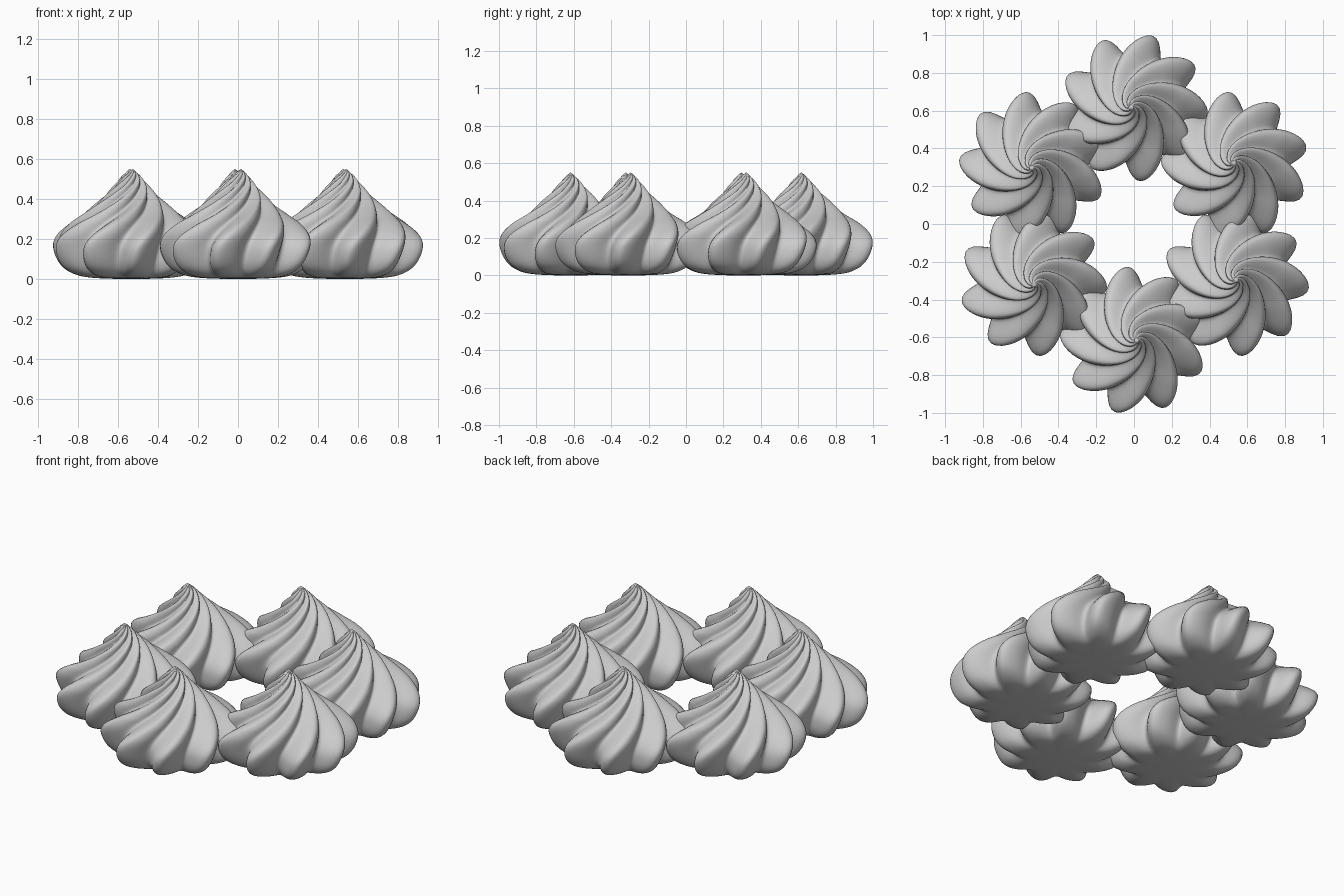
import bpy, bmesh
from math import sin, cos, pi, radians
from mathutils import Vector, Matrix

old = bpy.data.objects.get("Cube")
if old:
    bpy.data.objects.remove(old)

LOBES, SEGMENTS, STEPS = 9, 144, 5
RING_RADIUS = 0.617

# Ridge profile: radius, height, twist in degrees, groove depth as a share of radius
PROFILE = [
    (0.08, 0.00, 0, 0.06), (0.19, 0.005, 0, 0.14), (0.27, 0.018, 0, 0.20),
    (0.335, 0.05, 0, 0.24), (0.375, 0.10, 1, 0.26), (0.392, 0.165, 4, 0.27),
    (0.372, 0.22, 10, 0.27), (0.315, 0.275, 20, 0.27), (0.25, 0.32, 32, 0.27),
    (0.185, 0.37, 48, 0.28), (0.13, 0.42, 68, 0.28), (0.085, 0.465, 92, 0.27),
    (0.045, 0.51, 124, 0.24), (0.014, 0.54, 155, 0.15),
]


def smooth_profile(points):
    """Catmull-Rom interpolation through the profile points."""
    pts = [Vector(p) for p in points]
    pts = [pts[0]] + pts + [pts[-1]]
    out = []
    for a, b, c, d in zip(pts, pts[1:], pts[2:], pts[3:]):
        for i in range(STEPS):
            t = i / STEPS
            out.append(0.5 * (2 * b + (c - a) * t + (2 * a - 5 * b + 4 * c - d) * t ** 2
                              + (3 * b - a - 3 * c + d) * t ** 3))
    return out + [pts[-1]]


def lobe(angle):
    """0 on a ridge, 1 in a groove; each ridge is steeper on its clockwise side."""
    p = LOBES * angle
    p += 0.35 * (cos(p) - 1)
    return 0.5 - 0.5 * cos(p)


def build_meringue():
    bm = bmesh.new()
    rings = []
    for radius, z, twist, depth in smooth_profile(PROFILE):
        lean = 0.015 * (z / 0.55) ** 3
        ring = []
        for i in range(SEGMENTS):
            a = 2 * pi * i / SEGMENTS
            r = radius * (1 - depth * lobe(a))
            turn = a + radians(twist + 12)
            ring.append(bm.verts.new((r * cos(turn) + lean, r * sin(turn), z)))
        rings.append(ring)
    for low, high in zip(rings, rings[1:]):
        for i in range(SEGMENTS):
            j = (i + 1) % SEGMENTS
            bm.faces.new((low[i], low[j], high[j], high[i]))
    # Flat base and pointed tip
    bm.faces.new(rings[0][::-1])
    tip = bm.verts.new((0.015, 0, 0.55))
    for i in range(SEGMENTS):
        bm.faces.new((rings[-1][i], rings[-1][(i + 1) % SEGMENTS], tip))
    for f in bm.faces:
        f.smooth = True
    mesh = bpy.data.meshes.new("meringue")
    bm.to_mesh(mesh)
    bm.free()
    return mesh


# Single plain colour
grey = bpy.data.materials.new("plain_grey")
grey.use_nodes = True
colour = (0.6, 0.6, 0.6, 1)
grey.diffuse_color = colour
grey.node_tree.nodes["Principled BSDF"].inputs["Base Color"].default_value = colour

mesh = build_meringue()
mesh.materials.append(grey)

# Ring of six, each turned with its place in the ring
names = ["front", "front_left", "back_left", "back", "back_right", "front_right"]
for k, name in enumerate(names):
    obj = bpy.data.objects.new(name + "_meringue", mesh)
    obj.matrix_world = (Matrix.Rotation(k * pi / 3, 4, 'Z')
                        @ Matrix.Translation((0, -RING_RADIUS, 0)))
    bpy.context.collection.objects.link(obj)
